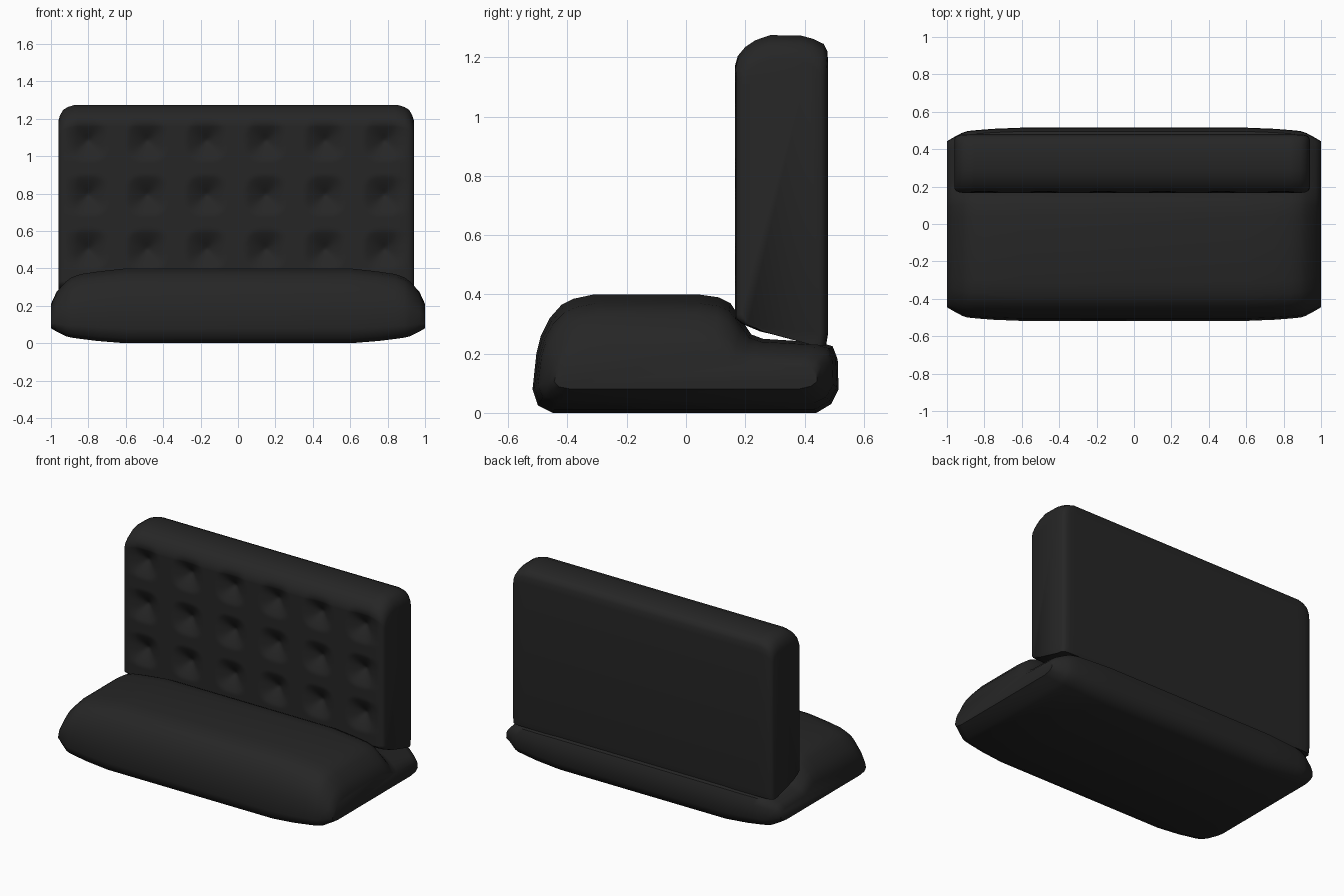
import bpy, bmesh, math

if "Cube" in bpy.data.objects:
    bpy.data.objects.remove(bpy.data.objects["Cube"])

black = bpy.data.materials.new("black leather")
black.diffuse_color = (0.019, 0.019, 0.019, 1)
black.use_nodes = True
black.node_tree.nodes["Principled BSDF"].inputs["Base Color"].default_value = black.diffuse_color


def loft(name, sections):
    """Skin a list of closed rings and cap both ends."""
    bm = bmesh.new()
    rings = [[bm.verts.new(p) for p in ring] for ring in sections]
    n = len(rings[0])
    for a, b in zip(rings, rings[1:]):
        for i in range(n):
            j = (i + 1) % n
            bm.faces.new((a[i], a[j], b[j], b[i]))
    bm.faces.new(rings[0])
    bm.faces.new(rings[-1])
    bmesh.ops.recalc_face_normals(bm, faces=bm.faces)
    me = bpy.data.meshes.new(name)
    bm.to_mesh(me)
    bm.free()
    ob = bpy.data.objects.new(name, me)
    bpy.context.collection.objects.link(ob)
    me.materials.append(black)
    bpy.ops.object.select_all(action='DESELECT')
    ob.select_set(True)
    bpy.context.view_layer.objects.active = ob
    bpy.ops.object.shade_smooth_by_angle(angle=math.radians(50))
    return ob


# Seat: side profile (y, z) with a low shelf behind, tapering to both ends
seat_profile = [(-.45, 0), (-.5, .025), (-.518, .08), (-.505, .2), (-.49, .26),
                (-.46, .32), (-.42, .365), (-.38, .385), (-.31, .4), (.04, .4),
                (.11, .39), (.15, .37), (.19, .31), (.22, .265), (.26, .25),
                (.45, .238), (.495, .225), (.512, .18), (.515, .08),
                (.49, .03), (.44, 0)]
# x, half depth, bottom, top
seat_steps = [(1, .445, .08, .21), (.97, .463, .062, .275), (.92, .49, .037, .33),
              (.89, .5, .03, .352), (.84, .505, .023, .37), (.75, .512, .012, .383),
              (.6, .518, 0, .4)]
stations = [(-x, h, b, t) for x, h, b, t in seat_steps] + seat_steps[::-1]
loft("seat", [[(x, y * h / .518, b + z / .4 * (t - b)) for y, z in seat_profile]
              for x, h, b, t in stations])

# Backrest: finely divided front so that the button dimples can be pressed in
NZ = 72
front = [(.165, .32 + .85 * i / NZ) for i in range(NZ + 1)]
back_profile = front + [(.175, 1.205), (.2, 1.235), (.235, 1.258), (.285, 1.275),
                        (.39, 1.273), (.43, 1.262), (.465, 1.245), (.477, 1.22),
                        (.48, 1.18), (.48, .27), (.473, .228), (.44, .23),
                        (.25, .275), (.19, .3)]
CX, HALF = -.01, .95
buttons = [(CX + .317 * (i - 2.5), .5 + .29 * k) for i in range(6) for k in range(3)]


def dimple(x, z):
    """Depth of the soft square pits around each button."""
    depth = 0
    for bx, bz in buttons:
        dx, dz = abs(x - bx) / .11, abs(z - bz) / .11
        d = (dx ** 3 + dz ** 3) ** (1 / 3)
        if d < 1:
            depth = max(depth, .06 * (1 - d) ** 1.3)
    return depth


# distance from the end, depth inset, height drop
ends = [(0, .025, .085), (.008, .012, .058), (.025, .004, .028), (.05, .001, .012)]
NX = 130
xs = [(-HALF + d, iy, iz) for d, iy, iz in ends]
xs += [(-.86 + 1.72 * i / NX, 0, 0) for i in range(NX + 1)]
xs += [(HALF - d, iy, iz) for d, iy, iz in ends[::-1]]
rings = []
for x, iy, iz in xs:
    ring = []
    for i, (y, z) in enumerate(back_profile):
        y2 = .3225 + (y - .3225) * (1 - iy / .1575)
        z2 = z - iz * max(0, (z - .9) / .38)
        if i <= NZ:
            y2 += dimple(x + CX, z2)
        ring.append((x + CX, y2, z2))
    rings.append(ring)
loft("tufted_backrest", rings)
